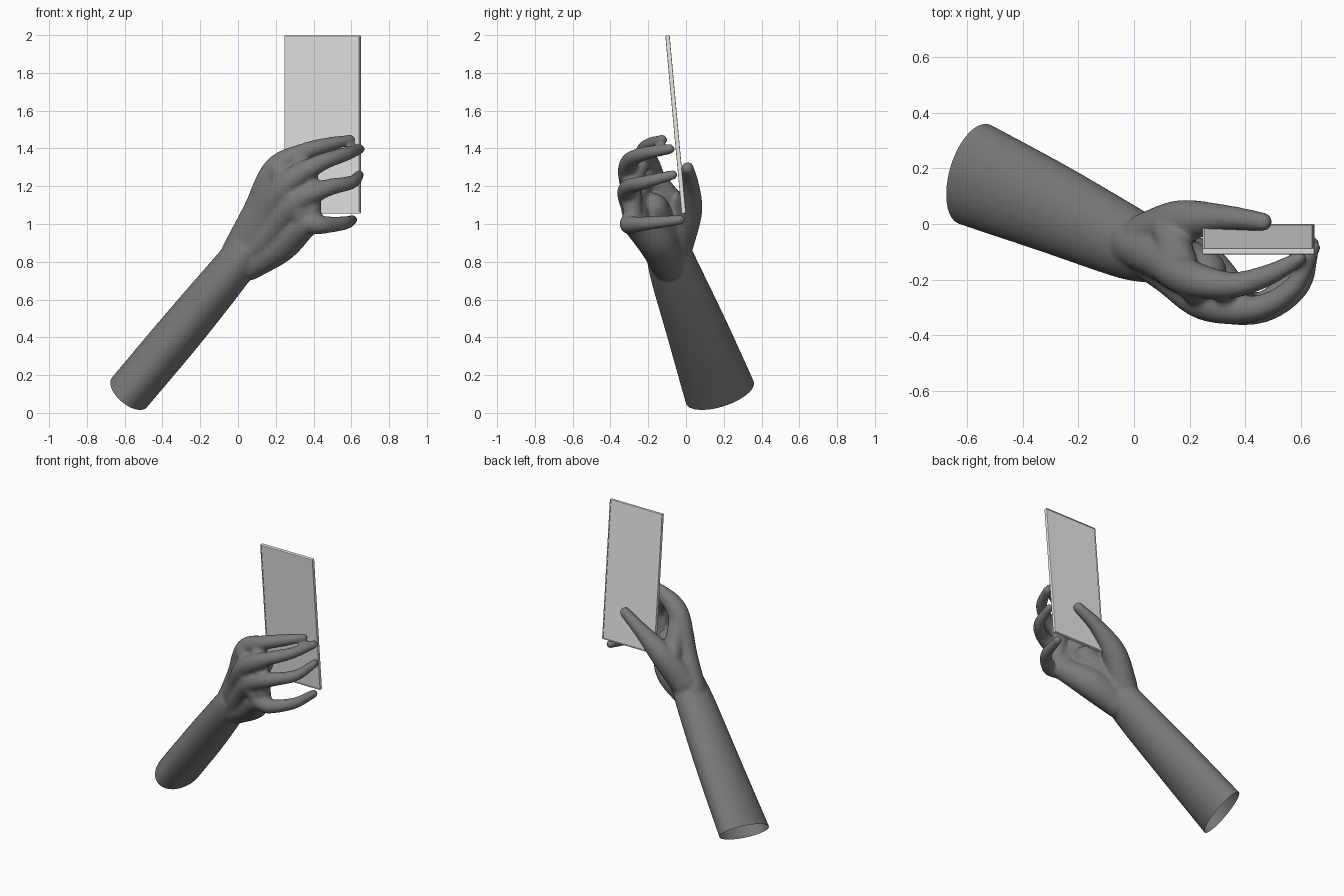
import bpy, bmesh, math
from mathutils import Vector, Matrix

cube = bpy.data.objects.get("Cube")
if cube:
    bpy.data.objects.remove(cube, do_unlink=True)


def make_material(name, value):
    mat = bpy.data.materials.new(name)
    mat.use_nodes = True
    color = (value, value, value, 1)
    mat.diffuse_color = color
    mat.node_tree.nodes["Principled BSDF"].inputs["Base Color"].default_value = color
    return mat


def add_object(name, bm, mat):
    mesh = bpy.data.meshes.new(name)
    bm.to_mesh(mesh)
    bm.free()
    obj = bpy.data.objects.new(name, mesh)
    bpy.context.scene.collection.objects.link(obj)
    mesh.materials.append(mat)
    return obj


def resample(points, steps=6):
    """Smooth curve through (x, y, z, width, depth) sections."""
    pts = [Vector(p) for p in points]
    pts = [pts[0] * 2 - pts[1]] + pts + [pts[-1] * 2 - pts[-2]]
    out = []
    for i in range(1, len(pts) - 2):
        p0, p1, p2, p3 = pts[i - 1:i + 3]
        for k in range(steps):
            t = k / steps
            out.append((p1 * 2 + (p2 - p0) * t
                        + (p0 * 2 - p1 * 5 + p2 * 4 - p3) * t ** 2
                        + (p1 * 3 - p0 - p2 * 3 + p3) * t ** 3) * 0.5)
    return out + [pts[-2]]


def loft(bm, points, ref, sides=24):
    """Closed tube of elliptical rings, depth axis following ref."""
    path = resample(points)
    centers = [Vector(p[:3]) for p in path]
    rings = []
    for i, p in enumerate(path):
        d = (centers[min(i + 1, len(path) - 1)] - centers[max(i - 1, 0)]).normalized()
        v = (ref - d * ref.dot(d)).normalized()
        u = d.cross(v)
        rings.append([bm.verts.new(centers[i] + u * p[3] * math.cos(a) + v * p[4] * math.sin(a))
                      for a in (math.tau * k / sides for k in range(sides))])
    for r, s in zip(rings, rings[1:]):
        for k in range(sides):
            n = (k + 1) % sides
            bm.faces.new((r[k], r[n], s[n], s[k]))
    bm.faces.new(rings[0][::-1])
    bm.faces.new(rings[-1])


def limb(bm, points, ref=Vector((0, 0, 1))):
    """Round tube with ball ends, from (x, y, z, radius) joints."""
    loft(bm, [p + (p[3],) for p in points], ref)
    for p in (points[0], points[-1]):
        bmesh.ops.create_uvsphere(bm, u_segments=20, v_segments=12, radius=p[3],
                                  matrix=Matrix.Translation(p[:3]))


skin = make_material("dark grey skin", 0.195)
casing = make_material("light grey casing", 0.8)

# Forearm, overshooting the slanted open cut at the elbow end
bm = bmesh.new()
cut = Vector((-0.575, 0.18, 0.108))
start = cut - Vector((0.61, -0.27, 0.74)) * 0.15
loft(bm, [(*start, 0.122, 0.2), (*cut, 0.122, 0.193), (-0.3, 0.06, 0.435, 0.122, 0.165),
          (-0.04, -0.06, 0.75, 0.112, 0.135), (0.06, -0.1, 0.88, 0.1, 0.115)], Vector((0, 1, 0)))

# Index, middle, ring and little finger, each from wrist to tip
limb(bm, [(0, -0.07, 0.85, 0.088), (0.1, -0.13, 1.07, 0.074), (0.2, -0.195, 1.29, 0.067),
          (0.35, -0.22, 1.38, 0.048), (0.48, -0.185, 1.42, 0.039), (0.595, -0.125, 1.446, 0.027)])
limb(bm, [(0.02, -0.09, 0.82, 0.088), (0.13, -0.18, 1.02, 0.075), (0.26, -0.28, 1.21, 0.069),
          (0.43, -0.305, 1.32, 0.047), (0.57, -0.23, 1.37, 0.037), (0.645, -0.085, 1.397, 0.027)])
limb(bm, [(0.03, -0.09, 0.8, 0.088), (0.18, -0.19, 0.97, 0.08), (0.31, -0.285, 1.12, 0.069),
          (0.47, -0.308, 1.19, 0.046), (0.6, -0.22, 1.22, 0.036), (0.643, -0.07, 1.26, 0.026)])
limb(bm, [(0.06, -0.1, 0.79, 0.088), (0.22, -0.15, 0.895, 0.1), (0.36, -0.265, 1.0, 0.072),
          (0.45, -0.295, 0.995, 0.048), (0.565, -0.19, 1.005, 0.036), (0.605, -0.03, 1.022, 0.027)])

# Thumb, the web behind it and the palm pad
limb(bm, [(0.05, -0.05, 0.9, 0.093), (0.17, 0.007, 1.07, 0.08),
          (0.32, 0.022, 1.2, 0.049), (0.465, 0.008, 1.295, 0.034)])
limb(bm, [(0.13, -0.02, 1.06, 0.068), (0.15, -0.09, 1.14, 0.062), (0.18, -0.17, 1.24, 0.06)])
limb(bm, [(0.08, -0.08, 0.88, 0.09), (0.25, -0.175, 1.08, 0.085)])

# Knuckle row and the webs between the fingers
back = Vector((0, 1, 0))
limb(bm, [(0.22, -0.22, 1.28, 0.065), (0.29, -0.275, 1.14, 0.07), (0.35, -0.265, 1.02, 0.068)], back)
limb(bm, [(0.32, -0.23, 1.34, 0.048), (0.38, -0.285, 1.21, 0.052), (0.39, -0.28, 1.02, 0.052)], back)
bmesh.ops.recalc_face_normals(bm, faces=bm.faces)
hand = add_object("arm_and_hand", bm, skin)

# Fuse the parts into one soft surface
remesh = hand.modifiers.new("fuse", "REMESH")
remesh.mode = "VOXEL"
remesh.voxel_size = 0.01
soften = hand.modifiers.new("soften", "SMOOTH")
soften.factor = 0.5
soften.iterations = 8
bpy.context.view_layer.update()
fused = bpy.data.meshes.new_from_object(hand.evaluated_get(bpy.context.evaluated_depsgraph_get()))
hand.modifiers.clear()

# Open the elbow end
bm = bmesh.new()
bm.from_mesh(fused)
bmesh.ops.bisect_plane(bm, geom=bm.verts[:] + bm.edges[:] + bm.faces[:], plane_co=cut,
                       plane_no=Vector((0.61, -0.33, 0.72)).normalized(), clear_inner=True)
for f in bm.faces:
    f.smooth = True
    f.material_index = 0
bm.to_mesh(hand.data)
bm.free()

# Handheld screen: thin slab with a narrow raised rim on both faces
bm = bmesh.new()
bmesh.ops.create_cube(bm, size=1, matrix=Matrix.Diagonal((0.404, 0.023, 0.946, 1)))
bmesh.ops.bevel(bm, geom=bm.edges[:], offset=0.004, segments=2, affect="EDGES", profile=0.5)
panels = sorted(bm.faces, key=lambda f: f.calc_area())[-2:]
bmesh.ops.inset_individual(bm, faces=panels, thickness=0.005, depth=0)
bmesh.ops.inset_individual(bm, faces=panels, thickness=0.001, depth=-0.003)
screen = add_object("handheld_screen", bm, casing)
screen.location = (0.448, -0.055, 1.527)
screen.rotation_euler = (0.0913, 0, 0)
